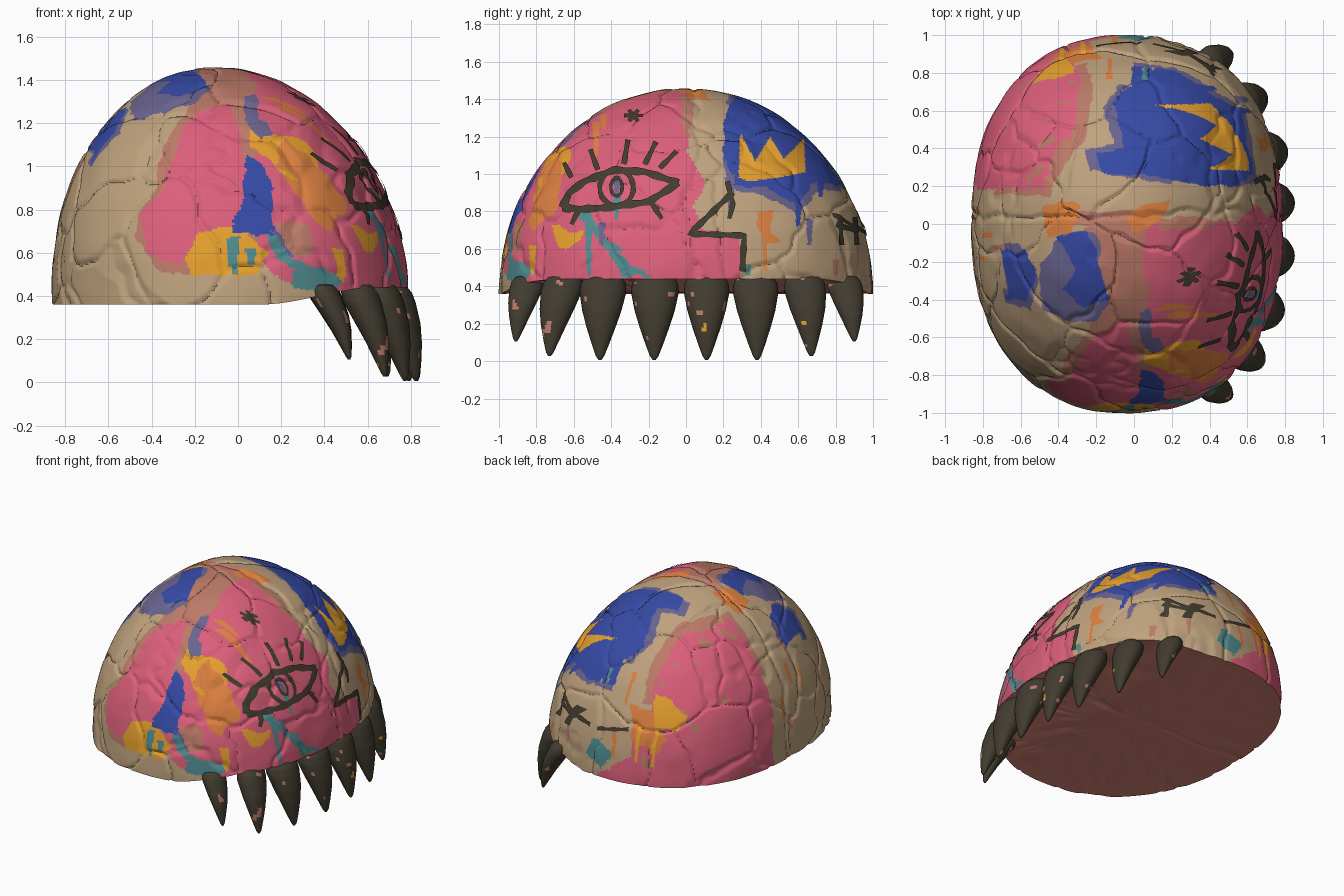
import bpy
import math
from mathutils import Vector, noise
from mathutils.bvhtree import BVHTree

if "Cube" in bpy.data.objects:
    bpy.data.objects.remove(bpy.data.objects["Cube"], do_unlink=True)

# materials
PALETTE = dict(tan="BFA27E", pink="DC5F7B", blue="364AA6", gold="E6A02E", orange="DD8040", rose="BC7A68",
               teal="4F8C90", charcoal="423C30", slate="6A648F", underside="D88476")
NAMES = list(PALETTE)
MATERIALS = []
for label, code in PALETTE.items():
    mat = bpy.data.materials.new(label + " paint")
    mat.use_nodes = True
    mat.diffuse_color = [((value / 255 + .055) / 1.055) ** 2.4 for value in bytes.fromhex(code)] + [1]
    mat.node_tree.nodes["Principled BSDF"].inputs["Base Color"].default_value = mat.diffuse_color
    MATERIALS.append(mat)

def make_object(name, verts, faces, angle=40):
    mesh = bpy.data.meshes.new(name)
    mesh.from_pydata(verts, [], faces)
    for mat in MATERIALS:
        mesh.materials.append(mat)
    obj = bpy.data.objects.new(name, mesh)
    bpy.context.collection.objects.link(obj)
    bpy.ops.object.select_all(action="DESELECT")
    obj.select_set(True)
    bpy.context.view_layer.objects.active = obj
    bpy.ops.object.shade_smooth_by_angle(angle=math.radians(angle))
    return obj

def skin(ring_count, sides):
    return [(r * sides + s, (r + 1) * sides + s, (r + 1) * sides + (s + 1) % sides, r * sides + (s + 1) % sides)
            for r in range(ring_count - 1) for s in range(sides)]

# cracked dome
SIDES, RINGS, BOTTOM_RINGS = 540, 185, 16

def lift(x):
    t = min(max((x - .1) / .55, 0), 1)
    return .08 * t * t * (3 - 2 * t)

def outline(angle):
    c, s = math.cos(angle), math.sin(angle)
    return .825 * math.copysign(abs(c) ** .87, c), math.copysign(abs(s) ** .87, s)

def carve(p):
    q = p + .09 * noise.noise_vector(p * 3) + .03 * noise.noise_vector(p * 9)
    dist, cells = noise.voronoi(q * 2.4)
    crack = max(0, 1 - (dist[1] - dist[0]) / .08)
    slab = .5 + .5 * noise.noise(cells[0] * 3.7)
    seam = max(0, 1 - abs(q.y - .04) / .03)
    return .012 * crack + .012 * slab + .012 * seam + .01 * (.5 + .5 * noise.noise(p * 7))

verts = []
for ring in range(RINGS):
    phi = math.pi / 2 * (ring + .2) / (RINGS - .8)
    r, h = math.sin(phi), math.cos(phi)
    for side in range(SIDES):
        ox, oy = outline(math.tau * side / SIDES)
        p = Vector((r * ox - .035 - .065 * h, r * oy, .36 + 1.1 * h + lift(ox - .035) * (1 - h)))
        verts.append(p - (p - Vector((-.05, 0, .4))).normalized() * (carve(p) - .01))
rim = verts[-SIDES:]
for ring in range(1, BOTTOM_RINGS):
    for edge in rim:
        p = edge * (1 - ring / BOTTOM_RINGS)
        p.z = .36 + lift(p.x)
        p.z += .4 * carve(p)
        verts.append(p)
total = RINGS + BOTTOM_RINGS - 1
faces = skin(total, SIDES) + [tuple(range(SIDES)), tuple((total - 1) * SIDES + s for s in reversed(range(SIDES)))]
dome = make_object("cracked_dome", verts, faces)
surface = BVHTree.FromPolygons(verts, faces)

# painted patches
SIDES_OF_VIEW = {"front": (lambda p: (p.x, p.z), lambda p: p.y < 0), "back": (lambda p: (p.x, p.z), lambda p: p.y > 0),
                 "right": (lambda p: (p.y, p.z), lambda p: p.x > 0), "left": (lambda p: (p.y, p.z), lambda p: p.x < 0),
                 "top": (lambda p: (p.x, p.y), lambda p: p.z > .7)}
patches = []

def paint(side, colour, *points, crisp=False):
    xs, ys = zip(*points)
    patches.append((side, NAMES.index(colour), points, (min(xs), max(xs), min(ys), max(ys)), crisp))

def drips(side, *marks, width=.02):
    for colour, x, top, low in marks:
        paint(side, colour, (x - width, top), (x + width, top), (x + width / 2, low), (x - width / 2, low), crisp=True)

def inside(x, y, points):
    hit = False
    for (ax, ay), (bx, by) in zip(points, points[1:] + points[:1]):
        if (ay > y) != (by > y) and x < ax + (y - ay) * (bx - ax) / (by - ay):
            hit = not hit
    return hit

# front and eye quadrant
paint("top", "rose", (-.27, -.03), (-.1, .04), (.15, 0), (.15, -.6), (-.2, -.65), (-.26, -.3))
paint("front", "pink", (.06, 1.5), (.07, 1.2), (.05, .6), (.2, .48), (.9, .3), (.9, 1.5))
paint("right", "pink", (-.05, 1.42), (.02, 1.2), (.01, 1.1), (.11, .95), (.03, .82), (.1, .7), (.3, .66), (.3, .3),
      (-.7, .3), (-.6, 1.2))
paint("front", "rose", (-.48, .66), (-.46, .8), (-.36, .93), (-.34, 1.1), (-.2, 1.32), (.08, 1.4), (.08, .6), (-.22, .5),
      (-.38, .52))
paint("front", "pink", (-.46, .78), (-.34, .89), (-.27, 1.12), (-.2, 1.26), (-.04, 1.29), (0, 1.15), (.06, .9), (0, .68),
      (-.22, .6), (-.28, .56), (-.42, .58))
paint("front", "rose", (.17, .74), (.34, .72), (.36, .6), (.2, .58))
paint("front", "slate", (.03, 1.33), (.09, 1.33), (.1, 1.22), (.22, 1.12), (.15, 1.06), (.04, 1.2))
paint("front", "orange", (.22, .96), (.38, .96), (.46, .8), (.44, .69), (.35, .75), (.28, .87))
paint("front", "gold", (.05, 1.18), (.1, 1.14), (.17, 1.16), (.33, 1.11), (.38, .95), (.3, .92), (.2, .98), (.14, 1.05),
      (.05, 1.08))
paint("front", "gold", (-.25, .57), (-.18, .69), (0, .72), (.13, .6), (.1, .5), (-.22, .49))
paint("front", "blue", (.04, 1.06), (.1, 1.02), (.16, .9), (.15, .78), (.18, .67), (-.03, .69), (.01, .83), (.03, .92))
paint("front", "slate", (.15, .7), (.2, .68), (.24, .58), (.2, .56))
paint("front", "teal", (.12, .68), (.17, .68), (.23, .57), (.37, .52), (.28, .51), (.18, .56))
paint("front", "teal", (.24, .51), (.38, .54), (.5, .48), (.45, .44), (.26, .44))
drips("front", ("teal", -.02, .67, .5), ("teal", .06, .62, .55), width=.028)
paint("right", "teal", (-.58, .8), (-.52, .8), (-.43, .66), (-.34, .63), (-.34, .59), (-.43, .61), (-.52, .72))
paint("right", "teal", (-.45, .64), (-.4, .64), (-.29, .51), (-.17, .46), (-.34, .45))
paint("right", "gold", (-.74, .73), (-.62, .7), (-.55, .69), (-.57, .64), (-.64, .6), (-.68, .62))
paint("right", "orange", (-.78, 1.0), (-.66, 1.13), (-.67, .95), (-.69, .82), (-.8, .74))
drips("right", ("orange", -.48, 1.28, 1.1), ("gold", -.82, .62, .46), ("slate", -.37, .99, .88), ("teal", -.52, .75, .46),
      ("teal", -.37, .88, .76), ("slate", -.45, .74, .62), ("orange", -.44, 1.32, 1.24))

# blue patches of the shoulder
paint("top", "slate", (-.7, -.12), (-.62, -.1), (-.5, -.3), (-.55, -.46), (-.69, -.42))
paint("top", "blue", (-.7, -.15), (-.58, -.14), (-.52, -.28), (-.56, -.42), (-.68, -.4))
paint("top", "slate", (-.5, -.22), (-.38, -.06), (-.2, -.04), (-.14, -.42), (-.2, -.52), (-.34, -.52), (-.48, -.45))
paint("top", "blue", (-.41, -.07), (-.24, -.05), (-.18, -.2), (-.14, -.4), (-.26, -.45), (-.38, -.36), (-.29, -.25))

# crown quadrant
paint("top", "slate", (-.24, .27), (-.26, .39), (-.12, .44), (-.16, .6), (-.08, .74), (.2, .7), (.2, .22))
paint("top", "blue", (-.16, .26), (-.2, .38), (-.07, .42), (-.11, .64), (0, .74), (.16, .83), (.34, .74), (.48, .6),
      (.54, .22), (.35, .2), (.1, .26))
paint("right", "slate", (.2, 1.1), (.22, .92), (.4, .9), (.6, .78), (.7, .9), (.86, .92), (.7, 1.1))
paint("right", "blue", (.26, 1.4), (.2, 1.13), (.26, .95), (.45, .93), (.6, .83), (.68, .95), (.83, .94), (.78, 1.08),
      (.66, 1.28), (.45, 1.38))
paint("right", "gold", (.28, .98), (.29, 1.22), (.37, 1.07), (.45, 1.2), (.52, 1.08), (.63, 1.19), (.64, 1.01), (.48, .98),
      (.34, .96), crisp=True)
paint("right", "orange", (.36, .8), (.46, .81), (.46, .7), (.51, .63), (.42, .64))
drips("right", ("orange", .42, .8, .48), ("slate", .24, 1, .8), ("rose", .8, .54, .46), ("slate", .66, .76, .62),
      ("blue", .6, .86, .72), ("teal", .33, .52, .46), ("blue", .72, .97, .88))

# crest between the quadrants
paint("top", "rose", (-.38, .07), (0, .08), (.04, .0), (-.38, -.01))
paint("top", "orange", (-.49, .09), (-.4, .12), (-.3, .11), (-.33, -.05), (-.44, -.07))
paint("top", "orange", (-.04, .02), (.02, .1), (.2, .13), (.16, .03), (.08, -.04), (-.02, -.05))
paint("right", "rose", (-.04, 1.42), (.02, 1.42), (.05, 1.3), (.0, 1.2))

# back quadrant
paint("top", "rose", (-.74, .15), (-.46, .15), (-.34, .36), (-.27, .44), (-.22, .7), (-.24, .85), (-.6, .8))
paint("top", "pink", (-1, .18), (-.48, .19), (-.43, .4), (-.34, .45), (-.28, .78), (-.4, 1), (-1, 1))
paint("left", "pink", (.22, .2), (.21, .8), (1, .8), (1, .2))
paint("back", "tan", (-.27, .85), (-.22, .5), (.3, .2), (.3, .85))
paint("back", "pink", (-.5, .3), (-.02, .3), (-.12, .48), (-.3, .6), (-.5, .7))
paint("back", "orange", (-.46, .68), (-.32, .86), (-.16, .88), (-.24, .68), (-.4, .56))
paint("back", "gold", (-.54, .84), (-.42, .93), (-.3, .95), (-.36, .78), (-.5, .74))
paint("back", "teal", (-.12, .56), (.05, .62), (.12, .5), (-.02, .4))
drips("back", ("gold", -.38, .75, .5), ("gold", -.27, .75, .52), ("orange", -.1, .72, .52), ("orange", -.13, 1.06, .86),
      ("teal", .06, 1.04, .94), ("rose", .3, .62, .5), width=.016)
drips("left", ("orange", -.06, .98, .84), ("orange", -.18, .9, .78), ("rose", -.12, 1.08, .96), ("orange", .08, .8, .66),
      ("rose", .02, .66, .52), width=.016)

for face in dome.data.polygons:
    raw = face.center
    if face.normal.z < -.7:
        face.material_index = NAMES.index("underside")
        continue
    rough = raw + .022 * noise.noise_vector(raw * 7) + .014 * noise.noise_vector(raw * 20)
    seen = {s: (project(rough), project(raw)) for s, (project, test) in SIDES_OF_VIEW.items() if test(rough)}
    for side, colour, points, (x0, x1, y0, y1), crisp in reversed(patches):
        if side in seen:
            x, y = seen[side][crisp]
            if x0 < x < x1 and y0 < y < y1 and inside(x, y, points):
                fleck = colour == NAMES.index("pink") and raw.y > .1 and noise.noise(raw * 11) > .46
                face.material_index = NAMES.index("rose") if fleck else colour
                break

# brushed dark lines, laid on the surface
def stroke(name, *points, width=.038, axis="right"):
    path, strip = [Vector(points[0])], []
    for a, b in zip(map(Vector, points), map(Vector, points[1:])):
        count = max(2, int((b - a).length / .012))
        path += [a.lerp(b, (i + 1) / count) for i in range(count)]
    for i, q in enumerate(path):
        along = (path[min(i + 1, len(path) - 1)] - path[max(i - 1, 0)]).normalized()
        across = Vector((-along.y, along.x)) * width / 2 * (1 + .15 * math.sin(i * .7))
        for u, v in (q + across * k for k in (-1, -.33, .33, 1)):
            start, ray = ((3, u, v), (-1, 0, 0)) if axis == "right" else ((u, 3, v), (0, -1, 0))
            hit, normal, _, _ = surface.ray_cast(Vector(start), Vector(ray))
            strip.append(hit - Vector(ray) * .004 + normal * .004)
    quads = [(4 * i + k, 4 * i + k + 1, 4 * i + k + 5, 4 * i + k + 4) for i in range(len(path) - 1) for k in range(3)]
    for face in make_object(name, strip, quads, 60).data.polygons:
        face.material_index = NAMES.index("charcoal")

def loop(cx, cy, rx, ry):
    return [(cx + rx * math.cos(math.tau * i / 24), cy + ry * math.sin(math.tau * i / 24)) for i in range(25)]

stroke("eye_upper_lid", (-.66, .82), (-.62, .9), (-.54, .96), (-.38, 1.02), (-.22, 1.01), (-.04, .95))
stroke("eye_lower_lid", (-.66, .82), (-.55, .81), (-.41, .82), (-.2, .85), (-.04, .95))
stroke("eye_iris", *loop(-.37, .925, .09, .095), width=.026)
stroke("eye_pupil", *loop(-.37, .93, .03, .05), width=.018)
for root, end in [((-.61, .98), (-.65, 1.06)), ((-.47, 1.02), (-.51, 1.13)), ((-.33, 1.05), (-.31, 1.18)),
                  ((-.22, 1.05), (-.16, 1.17)), ((-.14, 1.03), (-.05, 1.12)), ((-.57, .81), (-.61, .73)),
                  ((-.18, .84), (-.13, .76))]:
    stroke("eyelash", root, end, width=.026)
for turn in range(3):
    dx, dz = .05 * math.cos(turn * 1.05), .035 * math.sin(turn * 1.05)
    stroke("star_mark", (-.28 - dx, 1.31 - dz), (-.28 + dx, 1.31 + dz), width=.02)
stroke("zigzag_mark", (.25, .9), (.02, .68), (.31, .67), (.3, .48), width=.032)
stroke("zigzag_tail", (.22, .96), (.25, .84), (.23, .76), width=.026)
stroke("cross_bar", (.8, .73), (.92, .69), width=.026)
for y in (.82, .9):
    stroke("cross_post", (y, .77), (y + .01, .62), width=.024)
stroke("back_line", (.42, .78), (.3, .72), (.1, .69), width=.028, axis="back")
stroke("back_dash", (.04, .68), (-.2, .73), width=.024, axis="back")

# teeth: height, radius and outward lean from root to tip
PROFILE = [(1.04, .05, 0), (1, .8, 0), (.92, .96, .1), (.82, 1, .2), (.6, .84, .5), (.4, .62, .72), (.2, .37, .88),
           (.06, .18, .98), (0, .03, 1)]
ROUND, STEPS = 32, 4
rows = [[a + (b - a) * i / STEPS for a, b in zip(*pair)] for pair in zip(PROFILE, PROFILE[1:]) for i in range(STEPS)]
for root_y, tip_y, tip_z, radius in [(-.84, -.91, .1, .09), (-.65, -.73, .02, .11), (-.44, -.46, 0, .125),
                                     (-.165, -.17, 0, .128), (.11, .11, 0, .122), (.37, .38, 0, .122),
                                     (.63, .67, .02, .112), (.84, .9, .1, .095)]:
    rim_x = .825 * (1 - abs(root_y) ** 2.3) ** (1 / 2.3) - .035
    points = []
    for height, size, lean in rows:
        middle = Vector((rim_x - .09 + lean * .13, root_y + (tip_y - root_y) * lean, tip_z + height * (.45 - tip_z)))
        for t in (math.tau * s / ROUND for s in range(ROUND)):
            points.append(middle + radius * size * Vector((.8 * math.cos(t), math.sin(t), 0)))
    quads = skin(len(rows), ROUND) + [tuple(reversed(range(len(points) - ROUND, len(points))))]
    for face in make_object("tooth", points, quads, 60).data.polygons:
        speck = noise.noise(face.center * 17)
        face.material_index = NAMES.index("rose" if speck > .6 else "gold" if speck < -.7 else "charcoal")
